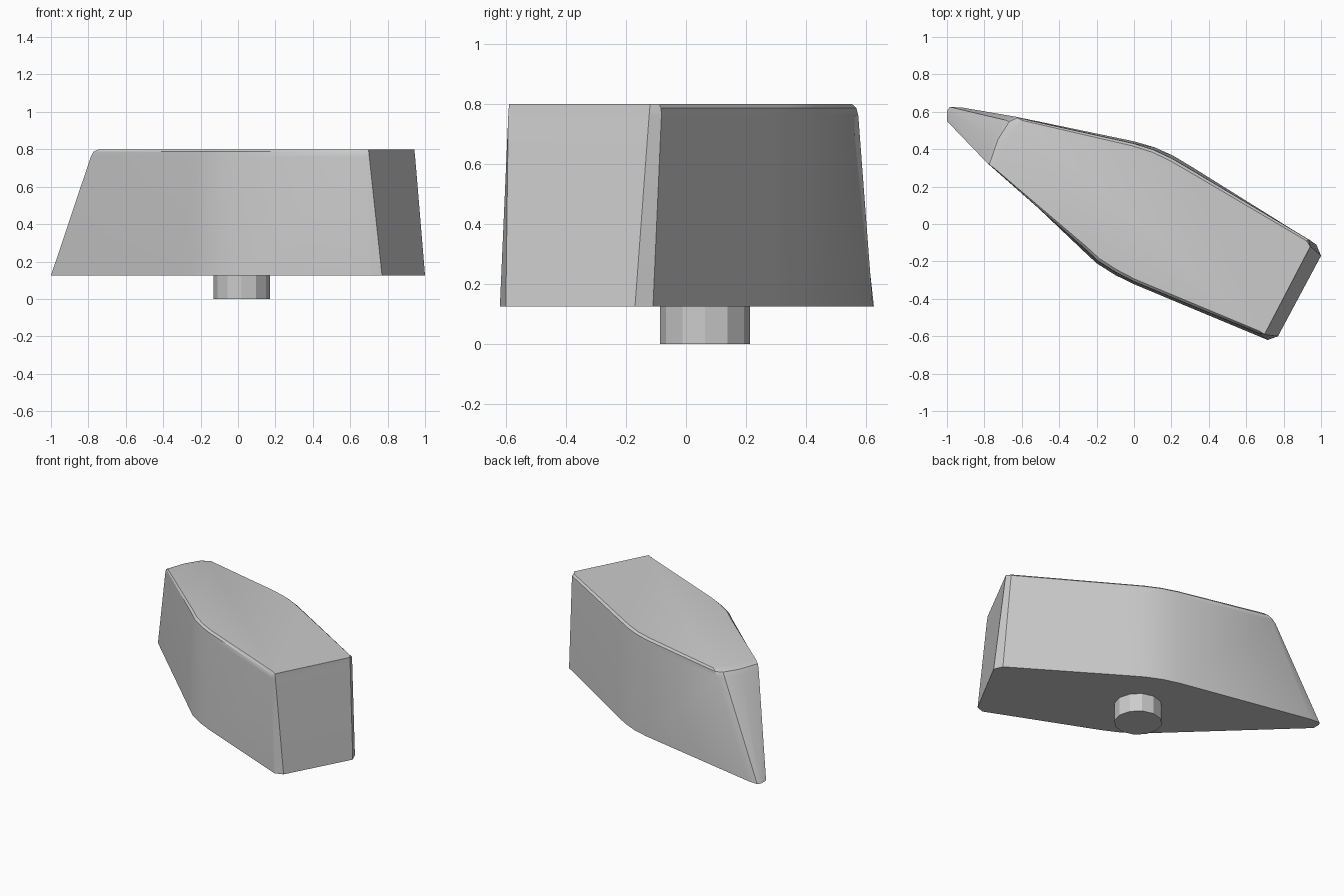
import bpy, bmesh
from mathutils import Vector

Z_BASE, Z_SHOULDER, Z_EDGE, Z_TOP = 0.125, 0.76, 0.787, 0.8

# Outline, counter-clockwise: (base xy, shoulder xy, top xy, inset share of the edge ring)
outline = [
    # flat end with clipped corners
    ((0.715, -0.620), (0.663, -0.585), (0.672, -0.573), 0.1),
    ((0.770, -0.600), (0.702, -0.592), (0.698, -0.590), 0.8),
    ((1.000, -0.170), (0.947, -0.123), (0.943, -0.120), 0.8),
    ((0.975, -0.110), (0.934, -0.082), (0.922, -0.090), 0.1),
    # back side
    ((0.310, 0.305), (0.300, 0.295), (0.292, 0.281), 0.1),
    ((0.210, 0.365), (0.203, 0.352), (0.196, 0.337), 0.1),
    ((0.110, 0.410), (0.105, 0.398), (0.100, 0.383), 0.1),
    ((0.000, 0.442), (-0.002, 0.432), (-0.006, 0.417), 0.1),
    # sloping nose
    ((-0.915, 0.622), (-0.635, 0.574), (-0.595, 0.553), 0.3),
    ((-0.985, 0.626), (-0.685, 0.555), (-0.625, 0.530), 0.3),
    ((-1.000, 0.605), (-0.745, 0.460), (-0.690, 0.425), 0.3),
    ((-1.000, 0.550), (-0.787, 0.328), (-0.743, 0.295), 0.3),
    # front side
    ((-0.275, -0.140), (-0.268, -0.130), (-0.258, -0.118), 0.1),
    ((-0.200, -0.210), (-0.194, -0.198), (-0.186, -0.184), 0.1),
    ((-0.100, -0.273), (-0.097, -0.260), (-0.091, -0.245), 0.1),
    ((0.000, -0.322), (0.000, -0.309), (0.005, -0.295), 0.1),
]


def finish(bm, name):
    bmesh.ops.recalc_face_normals(bm, faces=bm.faces)
    mesh = bpy.data.meshes.new(name)
    bm.to_mesh(mesh)
    bm.free()
    obj = bpy.data.objects.new(name, mesh)
    bpy.context.collection.objects.link(obj)
    return obj


def smooth(obj, angle):
    bpy.ops.object.select_all(action='DESELECT')
    obj.select_set(True)
    bpy.context.view_layer.objects.active = obj
    bpy.ops.object.shade_smooth_by_angle(angle=angle)


# Knob body: stacked rings with capped ends
bm = bmesh.new()
rings = [[], [], [], []]
for base, shoulder, top, t in outline:
    b, s, p = Vector(base), Vector(shoulder), Vector(top)
    for ring, xy, z in zip(rings, (b, s, s.lerp(p, t), p),
                           (Z_BASE, Z_SHOULDER, Z_EDGE, Z_TOP)):
        ring.append(bm.verts.new((xy.x, xy.y, z)))
n = len(outline)
for low, high in zip(rings, rings[1:]):
    for i in range(n):
        j = (i + 1) % n
        bm.faces.new((low[i], low[j], high[j], high[i]))
bm.faces.new(rings[0][::-1])
bm.faces.new(rings[-1])
smooth(finish(bm, "knob_body"), 0.5)

# Round stem underneath
bpy.ops.mesh.primitive_cylinder_add(vertices=12, radius=0.15, depth=0.13,
                                    location=(0.02, 0.063, 0.065))
stem = bpy.context.object
stem.name = "stem"
smooth(stem, 0.5)
